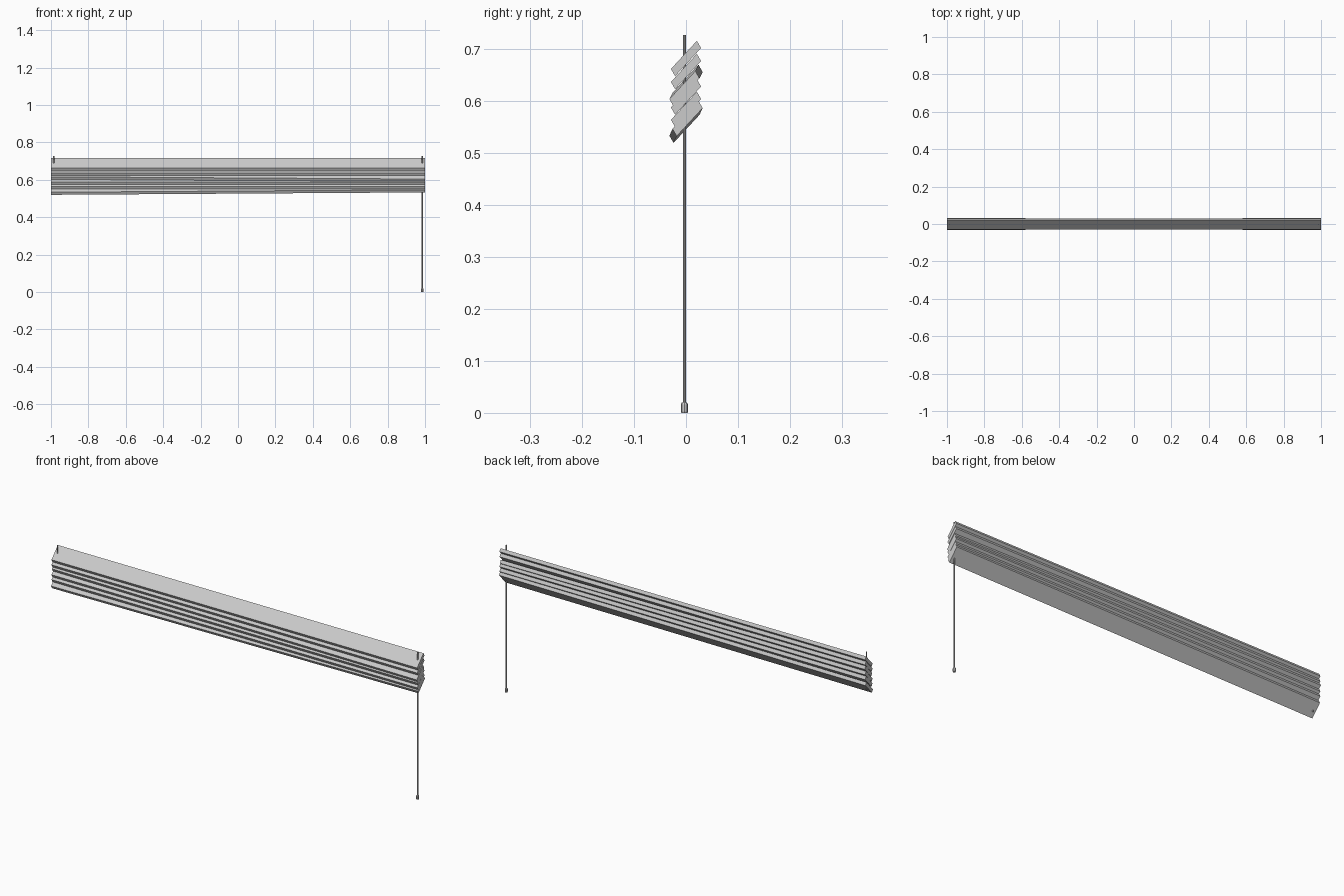
import bpy, bmesh

if "Cube" in bpy.data.objects:
    bpy.data.objects.remove(bpy.data.objects["Cube"])

# Slanted slat cross-section in (y, z), measured from its front upper corner
PROFILE = [(0, 0), (0.050, 0.054), (0.058, 0.040), (0.008, -0.014)]


def make_object(name, bm):
    bmesh.ops.recalc_face_normals(bm, faces=bm.faces)
    mesh = bpy.data.meshes.new(name)
    bm.to_mesh(mesh)
    bm.free()
    obj = bpy.data.objects.new(name, mesh)
    bpy.context.collection.objects.link(obj)
    return obj


def slat(name, z, yaw, roll):
    """Full-width slat; yaw and roll are the y and z offsets at the right end."""
    bm = bmesh.new()
    ends = [[bm.verts.new((s, -0.029 + y + s * yaw, z + h + s * roll)) for y, h in PROFILE]
            for s in (-1, 1)]
    for ring in ends:
        bm.faces.new(ring)
    for i in range(4):
        j = (i + 1) % 4
        bm.faces.new((ends[0][i], ends[0][j], ends[1][j], ends[1][i]))
    make_object(name, bm)


def rod(name, x, y, rings, sides=8):
    """Vertical turned part from (radius, z) rings."""
    bm = bmesh.new()
    prev = None
    for r, z in rings:
        geo = bmesh.ops.create_circle(bm, segments=sides, radius=r, cap_ends=False)
        ring = geo["verts"]
        for v in ring:
            v.co.x += x
            v.co.y += y
            v.co.z = z
        if prev:
            for i in range(sides):
                j = (i + 1) % sides
                bm.faces.new((prev[i], prev[j], ring[j], ring[i]))
        else:
            bm.faces.new(ring)
        prev = ring
    bm.faces.new(prev)
    make_object(name, bm)


# Stack of slats, the lower ones hanging slightly crooked
for i, (z, yaw, roll) in enumerate([
        (0.662, 0, 0), (0.637, 0, 0), (0.610, -0.003, -0.006),
        (0.588, 0, 0), (0.564, 0, 0), (0.540, 0.003, 0.0065)]):
    slat(f"slat_{i + 1}", z, yaw, roll)

# Lift cords through both ends, the right one hanging down to its pull
rod("left_cord", -0.985, -0.003, [(0.0028, 0.538), (0.0028, 0.727)])
rod("right_cord", 0.985, -0.003, [(0.0028, 0.015), (0.0028, 0.727)])
rod("cord_pull", 0.985, -0.003,
    [(0.006, 0.0), (0.007, 0.003), (0.007, 0.016), (0.005, 0.020)])
